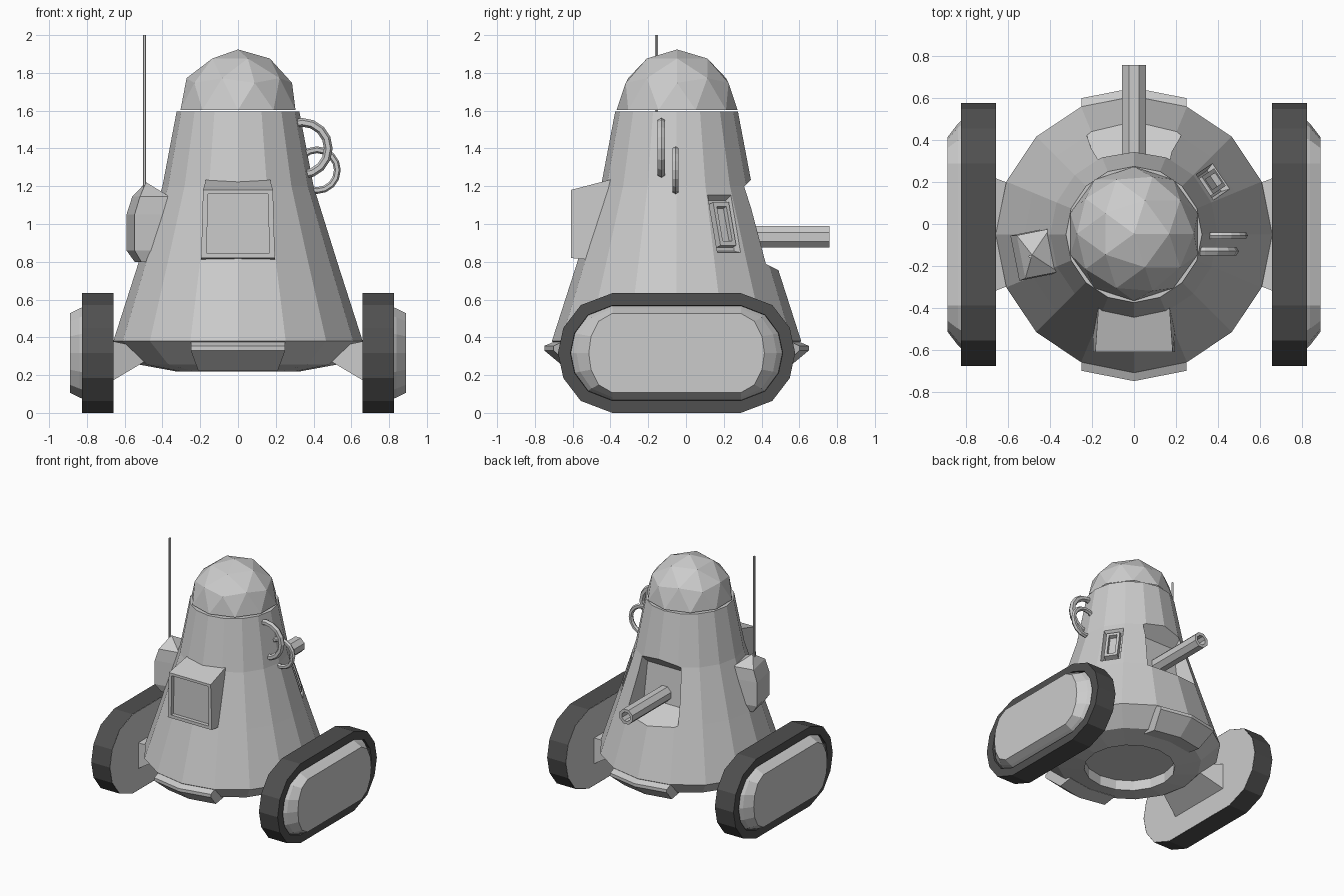
import bpy, bmesh
from math import sin, cos, pi, radians, atan
from mathutils import Matrix, Vector

if "Cube" in bpy.data.objects:
    bpy.data.objects.remove(bpy.data.objects["Cube"])

CY = -0.05          # y of the body axis
dark = bpy.data.materials.new("dark_rubber")
dark.diffuse_color = (0.08, 0.08, 0.08, 1)
dark.use_nodes = True
dark.node_tree.nodes["Principled BSDF"].inputs["Base Color"].default_value = dark.diffuse_color


def loft(name, rings, caps=(True, True), mat=None, matrix=Matrix()):
    """Skin a list of equal-length point rings, optionally capping the ends."""
    bm = bmesh.new()
    vr = [[bm.verts.new(matrix @ Vector(p)) for p in r] for r in rings]
    n = len(vr[0])
    for a, b in zip(vr, vr[1:]):
        for i in range(n):
            j = (i + 1) % n
            bm.faces.new((a[i], a[j], b[j], b[i]))
    if caps[0]:
        bm.faces.new(vr[0])
    if caps[1]:
        bm.faces.new(vr[-1])
    bmesh.ops.recalc_face_normals(bm, faces=bm.faces)
    me = bpy.data.meshes.new(name)
    bm.to_mesh(me)
    bm.free()
    ob = bpy.data.objects.new(name, me)
    bpy.context.collection.objects.link(ob)
    if mat:
        me.materials.append(mat)
    return ob


def circle(r, z, n):
    return [(r * cos(2 * pi * i / n), r * sin(2 * pi * i / n), z) for i in range(n)]


def cut(ob, cutter):
    m = ob.modifiers.new("cut", 'BOOLEAN')
    m.operation, m.solver, m.object = 'DIFFERENCE', 'EXACT', cutter
    bpy.context.view_layer.objects.active = ob
    bpy.ops.object.modifier_apply(modifier=m.name)
    bpy.data.objects.remove(cutter)


def quad(xb, yb, zb, xt, yt, zt):
    """Upright quad facing y: bottom edge then top edge."""
    return [(-xb, yb, zb), (xb, yb, zb), (xt, yt, zt), (-xt, yt, zt)]


def rect(x, w, h):
    return [(x, -w, -h), (x, w, -h), (x, w, h), (x, -w, h)]


# Conical body with hollow underside
profile = [(.33, .30), (.33, .22), (.52, .255), (.66, .38), (.525, .8), (.40, 1.2), (.325, 1.595)]
axis = Matrix.Translation((0, CY, 0))
body = loft("body", [circle(r, z, 16) for r, z in profile], matrix=axis)

# Gun recess in the back
inner = quad(.175, .28, .86, .165, .25, 1.14)
surface = quad(.235, .45, .775, .175, .335, 1.225)
outer = [tuple(a + (b - a) * 1.8 for a, b in zip(p, q)) for p, q in zip(inner, surface)]
cut(body, loft("recess_cutter", [inner, outer]))

# Side vent: shallow recess with a slotted frame in it
vent = (axis @ Matrix.Rotation(radians(33.75), 4, 'Z') @ Matrix.Translation((.453, 0, 1.0))
        @ Matrix.Rotation(-atan(.31), 4, 'Y'))
cut(body, loft("vent_cutter", [rect(-.035, .06, .14), rect(.03, .085, .175)], matrix=vent))
loft("side_vent", [rect(-.04, .05, .12), rect(.005, .05, .12), rect(.005, .03, .095),
                   rect(-.025, .03, .095)], matrix=vent)

# Faceted dome
bpy.ops.mesh.primitive_ico_sphere_add(subdivisions=2, radius=.32, location=(0, CY + .003, 1.604))
dome = bpy.context.object
dome.name = "dome"
bm = bmesh.new()
bm.from_mesh(dome.data)
bmesh.ops.delete(bm, geom=[v for v in bm.verts if v.co.z < -.02], context='VERTS')
bm.to_mesh(dome.data)
bm.free()

# Front hatch with inset panel
loft("front_hatch", [quad(.195, -.50, .81, .17, -.40, 1.235), quad(.195, -.61, .82, .185, -.61, 1.18),
                     quad(.165, -.61, .845, .16, -.61, 1.16), quad(.165, -.58, .845, .16, -.58, 1.16)])

# Gun barrel with a bore
barrel = Matrix.Translation((0, 0, .932)) @ Matrix.Rotation(-pi / 2, 4, 'X') @ Matrix.Rotation(pi / 8, 4, 'Z')
loft("gun_barrel", [circle(.062, .24, 8), circle(.062, .76, 8), circle(.038, .76, 8), circle(.038, .6, 8)],
     matrix=barrel)

# Grab rings on the right side
for name, loc, R, r in (("upper_ring", (.34, -.13, 1.4), .138, .023),
                        ("lower_ring", (.418, -.055, 1.285), .108, .018)):
    bpy.ops.mesh.primitive_torus_add(major_segments=16, minor_segments=6, major_radius=R,
                                     minor_radius=r, location=loc, rotation=(pi / 2, 0, 0))
    bpy.context.object.name = name

# Antenna box on the left, with pyramid roof, and the rod
box_m = axis @ Matrix.Rotation(radians(191.25), 4, 'Z')


def box_ring(u0, u1, v, z):
    return [(u0, -v, z), (u1, -v, z), (u1, v, z), (u0, v, z)]


loft("antenna_box", [box_ring(.40, .54, .09, .80), box_ring(.40, .58, .11, .86), box_ring(.38, .58, .11, 1.05),
                     box_ring(.39, .55, .105, 1.145), box_ring(.495, .497, .001, 1.22)], matrix=box_m)
loft("antenna_rod", [circle(.009, 1.19, 6), circle(.009, 2.0, 6)],
     matrix=Matrix.Translation((-.495, -.155, 0)))

# Front and back bumpers with a slot
for name, s in (("front_bumper", -1), ("back_bumper", 1)):
    sec = [(.50, .38, .25), (.64, .38, .25), (.70, .355, .25), (.70, .33, .25), (.57, .222, .21), (.45, .24, .21)]
    rings = [[(k * w, CY + s * d * (.93 if k else 1), z) for d, z, w in sec] for k in (-1, 0, 1)]
    bumper = loft(name, rings)
    m = Matrix.Translation((0, CY + s * .635, .274)) @ Matrix.Rotation(s * radians(40), 4, 'X')
    slot = [[(x, y, z) for y, z in ((-.05, -.06), (.05, -.06), (.05, .05), (-.05, .05))] for x in (-.185, .185)]
    m = m @ Matrix.Translation((0, 0, -.01))
    for r in slot:
        r[2] = (r[2][0], .05, -.022)
        r[3] = (r[3][0], -.05, -.022)
    cut(bumper, loft("slot_cutter", slot, matrix=m))


# Tracks, hubs and struts on both sides
def capsule(x, a, b, f=.34):
    e = a - f
    q = [(a, 0), (f + .9 * e, .42 * b), (f + .58 * e, .8 * b), (f, b)]
    half = q + [(-y, z) for y, z in reversed(q)]
    return [(x, CY + y, .317 + z) for y, z in half + [(-y, -z) for y, z in half[1:-1]]]


for side, s in (("left", -1), ("right", 1)):
    loft(side + "_track", [capsule(s * .66, .628, .317), capsule(s * .825, .628, .317),
                           capsule(s * .825, .562, .252), capsule(s * .80, .56, .25)],
         caps=(False, False), mat=dark)
    loft(side + "_hub", [capsule(s * .66, .627, .316), capsule(s * .70, .56, .25), capsule(s * .805, .56, .25),
                         capsule(s * .84, .53, .235), capsule(s * .89, .465, .21)])
    loft(side + "_strut", [[(s * x, CY + y * w, z) for y, z in ((-1, z0), (1, z0), (1, z1), (-1, z1))]
                           for x, w, z0, z1 in ((.48, .20, .28, .34), (.665, .27, .17, .38))])
